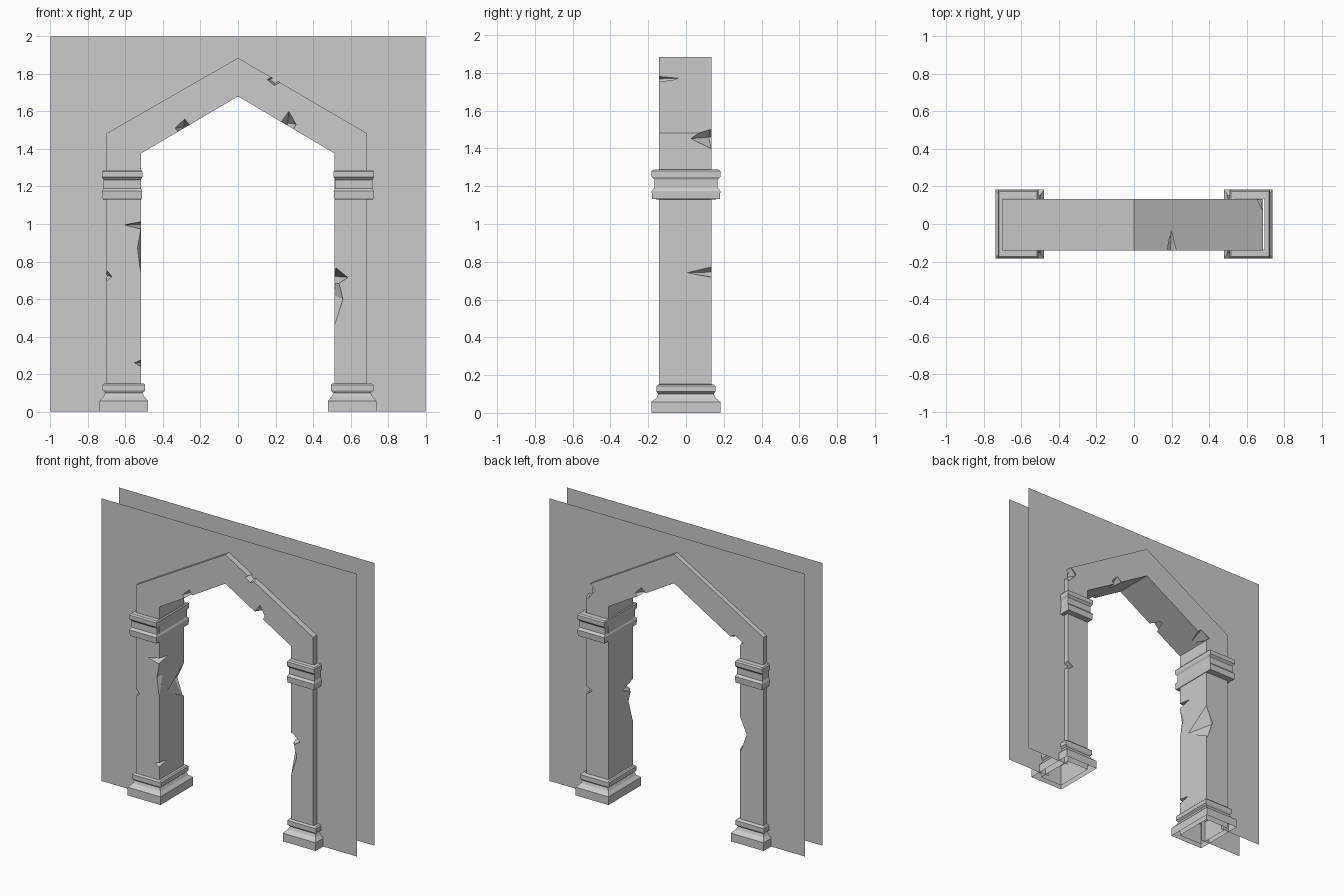
import bpy, bmesh
from mathutils import Vector

if "Cube" in bpy.data.objects:
    bpy.data.objects.remove(bpy.data.objects["Cube"])

YF, YB = -0.142, 0.134          # front and back of the stone frame


def make(name, bm):
    bmesh.ops.recalc_face_normals(bm, faces=bm.faces[:])
    me = bpy.data.meshes.new(name)
    bm.to_mesh(me)
    bm.free()
    ob = bpy.data.objects.new(name, me)
    bpy.context.collection.objects.link(ob)
    return ob


def polygon(name, pts, y, depth=0):
    """Flat outline in the xz plane, optionally extruded along y."""
    bm = bmesh.new()
    f = bm.faces.new([bm.verts.new((x, y, z)) for x, z in pts])
    if depth:
        r = bmesh.ops.extrude_face_region(bm, geom=[f])
        vs = [g for g in r["geom"] if isinstance(g, bmesh.types.BMVert)]
        bmesh.ops.translate(bm, verts=vs, vec=(0, depth, 0))
    return make(name, bm)


def moulding(name, cx, hx, hy, profile):
    """Open rectangular skirt; profile rows are (z, inset x, inset y)."""
    bm = bmesh.new()
    prev = None
    for z, ix, iy in profile:
        a, b = hx - ix, hy - iy
        ring = [bm.verts.new((cx + sx * a, sy * b, z))
                for sx, sy in ((-1, -1), (1, -1), (1, 1), (-1, 1))]
        if prev:
            for i in range(4):
                j = (i + 1) % 4
                bm.faces.new((prev[i], prev[j], ring[j], ring[i]))
        prev = ring
    return make(name, bm)


# stone frame: two piers and the pointed gable arch
frame = polygon("arch_frame", [
    (-0.70, 0), (-0.70, 1.483), (0, 1.885), (0.687, 1.483), (0.687, 0),
    (0.515, 0), (0.515, 1.376), (0, 1.68), (-0.517, 1.376), (-0.517, 0)],
    YF, YB - YF)

# broken chips along the frame edges: centre, then reach in x, y, z
chips = [
    ((-0.516, YF, 0.995), (0.10, 0.10, 0.02)),
    ((-0.516, YF, 0.87), (0.022, 0.04, 0.13)),
    ((-0.516, YB, 0.76), (0.06, 0.19, 0.13)),
    ((-0.699, YF, 0.72), (0.03, 0.05, 0.03)),
    ((-0.516, YF, 0.26), (0.04, 0.09, 0.018)),
    ((0.514, YF, 0.715), (0.08, 0.12, 0.05)),
    ((0.514, YF, 0.60), (0.05, 0.05, 0.16)),
    ((0.686, YB, 0.745), (0.05, 0.13, 0.03)),
    ((0.686, YB, 1.46), (0.08, 0.11, 0.07)),
    ((0.20, YF, 1.768), (0.05, 0.12, 0.03)),
    ((-0.29, YF, 1.51), (0.05, 0.10, 0.05)),
    ((0.265, YF, 1.53), (0.05, 0.10, 0.07)),
    ((0.25, YB, 1.53), (0.06, 0.10, 0.05)),
    ((-0.48, YB, 1.40), (0.07, 0.12, 0.04)),
]
cutters = []
for c, r in chips:
    bm = bmesh.new()
    for axis in range(3):
        for s in (-1, 1):
            p = Vector(c)
            p[axis] += s * r[axis]
            p[(axis + 1) % 3] += 0.12 * s * r[(axis + 1) % 3]
            bm.verts.new(p)
    bmesh.ops.convex_hull(bm, input=bm.verts[:])
    cut = make("chip_cutter", bm)
    cut.hide_render = True
    cutters.append(cut)

bpy.context.view_layer.objects.active = frame
for cut in cutters:
    m = frame.modifiers.new("chip", "BOOLEAN")
    m.operation, m.solver, m.object = "DIFFERENCE", "EXACT", cut
    bpy.ops.object.modifier_apply(modifier=m.name)
for cut in cutters:
    bpy.data.objects.remove(cut)

# open pier bottoms
bm = bmesh.new()
bm.from_mesh(frame.data)
low = [f for f in bm.faces if all(v.co.z < 1e-4 for v in f.verts)]
bmesh.ops.delete(bm, geom=low, context="FACES")
bm.to_mesh(frame.data)
bm.free()

# thin wall skins on both faces, with the doorway left out
for name, y in (("front_wall", -0.1), ("back_wall", 0.1)):
    polygon(name, [(-1, 0), (-1, 2), (1, 2), (1, 0), (0.66, 0), (0.66, 1.467),
                   (0, 1.85), (-0.67, 1.467), (-0.67, 0)], y)

# plinths and capitals
base_profile = [(0, 0, 0), (0.058, 0, 0), (0.08, 0.02, 0.028), (0.10, 0.03, 0.036),
                (0.112, 0.016, 0.028), (0.142, 0.016, 0.028),
                (0.15, 0.024, 0.036), (0.152, 0.042, 0.047)]
cap_profile = [(1.13, 0.03, 0.045), (1.132, 0.003, 0.003), (1.175, 0, 0),
               (1.19, 0.008, 0.014), (1.235, 0.008, 0.014), (1.25, 0, 0),
               (1.28, 0, 0), (1.288, 0.006, 0.01), (1.289, 0.03, 0.045)]
for side, s in (("left", -1), ("right", 1)):
    moulding(side + "_base", s * 0.608, 0.129, 0.183, base_profile)
    moulding(side + "_capital", s * 0.617, 0.107, 0.182, cap_profile)
